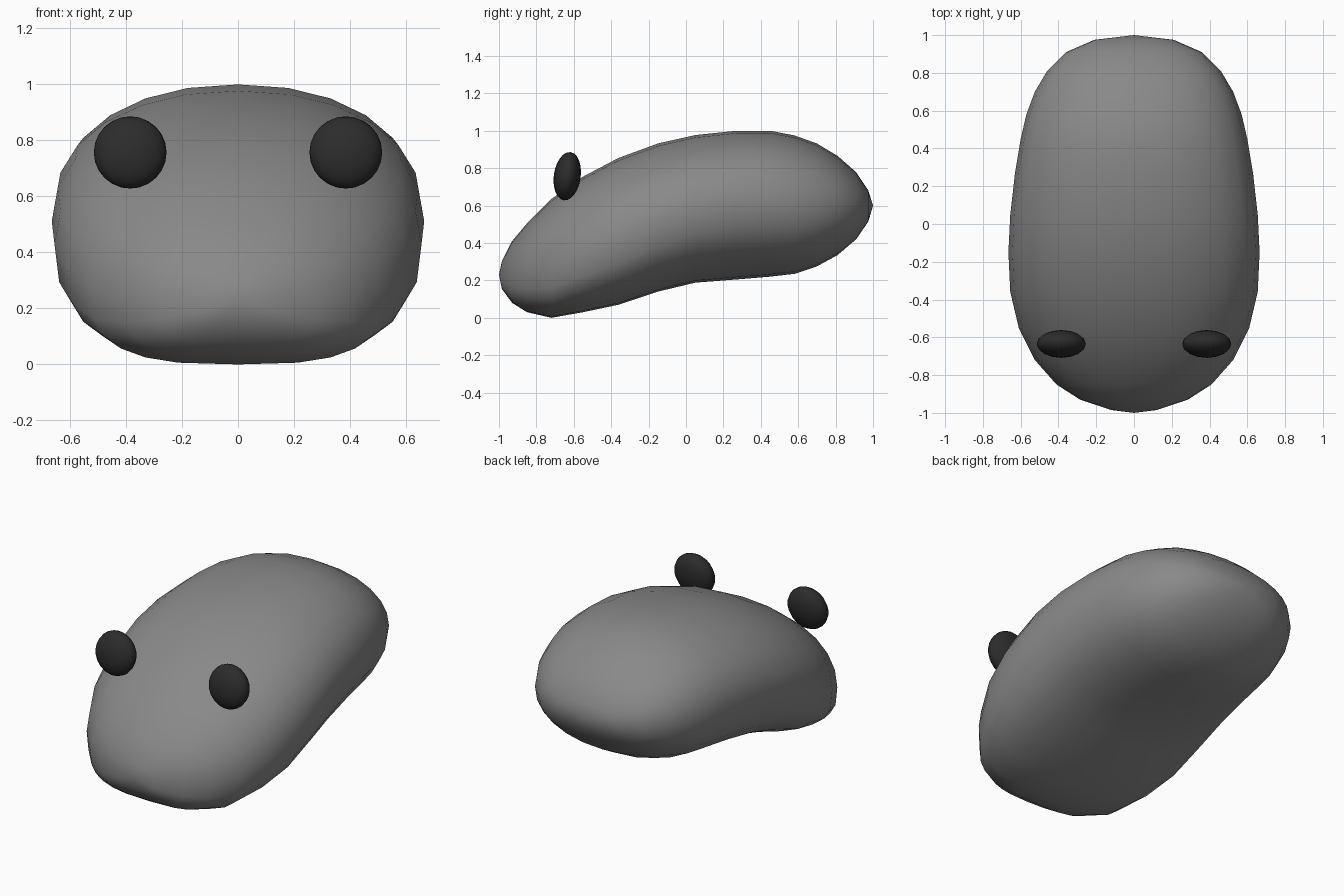
import bpy, bmesh, math

if "Cube" in bpy.data.objects:
    bpy.data.objects.remove(bpy.data.objects["Cube"])


def material(name, value):
    m = bpy.data.materials.new(name)
    m.diffuse_color = (value, value, value, 1)
    m.use_nodes = True
    m.node_tree.nodes["Principled BSDF"].inputs["Base Color"].default_value = m.diffuse_color
    return m


body_grey = material("body grey", 0.25)
eye_black = material("eye black", 0.025)

# Body sections from nose to tail: y, top z, bottom z, half width
SECTIONS = [
    (-0.985, 0.30, 0.155, 0.12), (-0.93, 0.41, 0.08, 0.285), (-0.85, 0.505, 0.03, 0.41),
    (-0.72, 0.635, 0.0, 0.525), (-0.55, 0.755, 0.03, 0.61), (-0.36, 0.855, 0.07, 0.655),
    (-0.15, 0.932, 0.14, 0.665), (0.05, 0.977, 0.188, 0.655), (0.27, 1.0, 0.205, 0.63),
    (0.45, 1.0, 0.22, 0.60), (0.58, 0.975, 0.235, 0.57), (0.70, 0.932, 0.275, 0.525),
    (0.81, 0.866, 0.335, 0.46), (0.91, 0.778, 0.42, 0.36), (0.975, 0.68, 0.515, 0.21),
]
SEGMENTS = 24


def spow(v, n):
    return math.copysign(abs(v) ** (2 / n), v)


def section_ring(bm, y, top, bottom, width):
    # The underside is flatter, and the widest line lower, towards the nose
    nose = min(1, max(0, (0.3 - y) / 1.0))
    mid = bottom + (top - bottom) * (0.5 - 0.07 * nose)
    ring = []
    for i in range(SEGMENTS):
        a = 2 * math.pi * i / SEGMENTS
        c, s = math.cos(a), math.sin(a)
        n = 2.15 if s >= 0 else 2.2 + 0.8 * nose
        z = mid + spow(s, n) * ((top - mid) if s >= 0 else (mid - bottom))
        ring.append(bm.verts.new((width * spow(c, n), y, z)))
    return ring


# Body: rings lofted along the length and closed with a point at each end
bm = bmesh.new()
rings = [section_ring(bm, *s) for s in SECTIONS]
nose_tip = bm.verts.new((0, -1, 0.23))
tail_tip = bm.verts.new((0, 1, 0.60))
for i in range(SEGMENTS):
    j = (i + 1) % SEGMENTS
    for a, b in zip(rings, rings[1:]):
        bm.faces.new((a[i], a[j], b[j], b[i]))
    bm.faces.new((nose_tip, rings[0][j], rings[0][i]))
    bm.faces.new((tail_tip, rings[-1][i], rings[-1][j]))
bmesh.ops.recalc_face_normals(bm, faces=bm.faces)
for f in bm.faces:
    f.smooth = True
mesh = bpy.data.meshes.new("body")
bm.to_mesh(mesh)
bm.free()
mesh.materials.append(body_grey)
bpy.context.collection.objects.link(bpy.data.objects.new("body", mesh))

# Eyes: flattened spheres leaning back slightly
for side, name in ((-1, "left_eye"), (1, "right_eye")):
    bpy.ops.mesh.primitive_uv_sphere_add(segments=16, ring_count=12, radius=1,
                                         location=(side * 0.385, -0.635, 0.757),
                                         rotation=(math.radians(-8), 0, 0))
    eye = bpy.context.object
    eye.name = name
    eye.scale = (0.13, 0.072, 0.13)
    eye.data.materials.append(eye_black)
    bpy.ops.object.shade_smooth()
